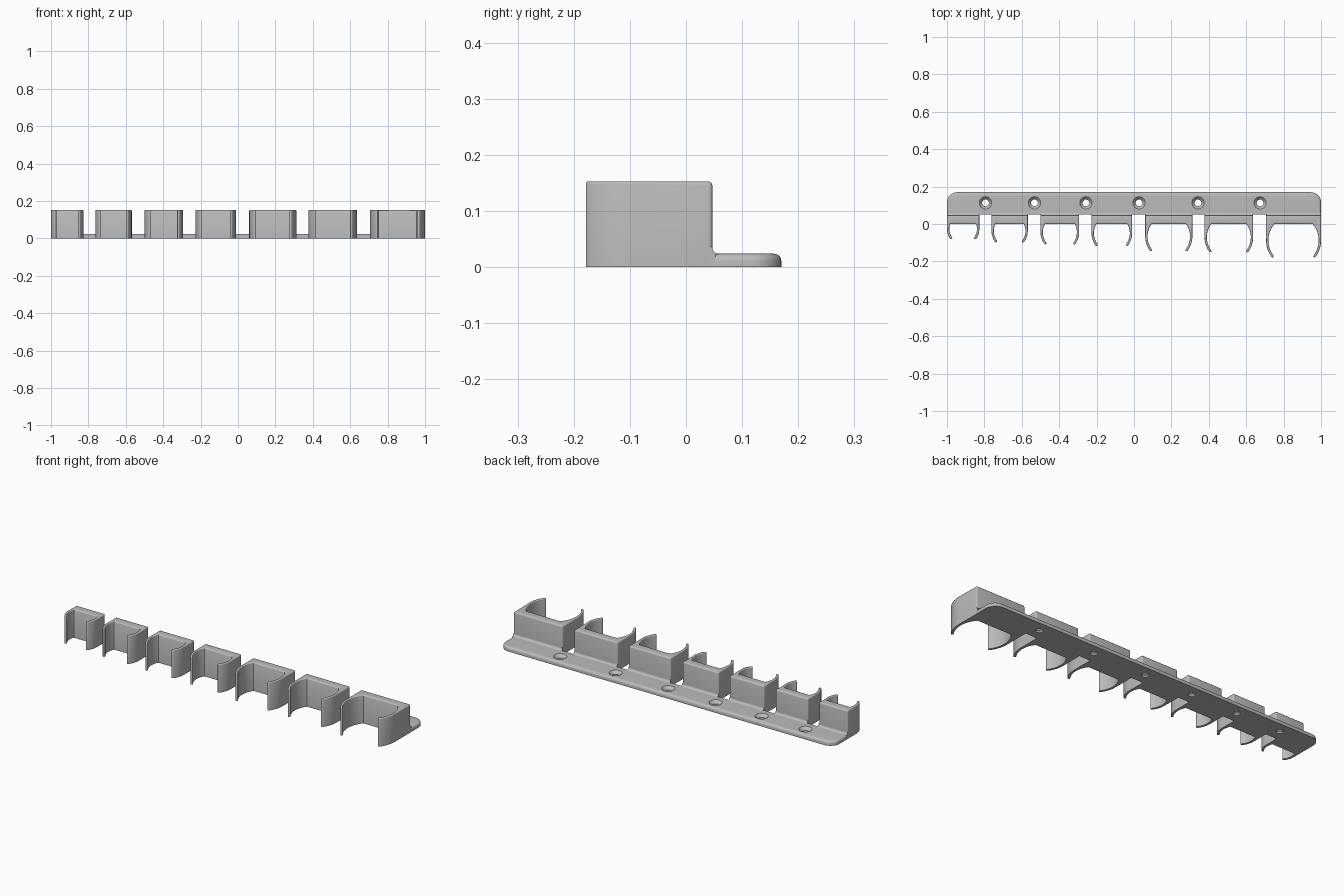
import bpy, bmesh, math

if "Cube" in bpy.data.objects:
    bpy.data.objects.remove(bpy.data.objects["Cube"])

HEIGHT, BACK, PLATE_Z = 0.153, 0.047, 0.024
ARM = 0.0125                      # arm thickness
# left and right side of each clip
CLIPS = [(-1.0, -0.827), (-0.762, -0.568), (-0.5, -0.293), (-0.227, -0.01),
         (0.06, 0.312), (0.377, 0.637), (0.706, 1.0)]
HOLES = [-0.794, -0.532, -0.257, 0.027, 0.342, 0.674]

gray = bpy.data.materials.new("light gray")
gray.diffuse_color = (0.5, 0.5, 0.5, 1)
gray.use_nodes = True
gray.node_tree.nodes["Principled BSDF"].inputs["Base Color"].default_value = gray.diffuse_color


def arc(cx, cy, r, a0, a1, n):
    """Points on an arc, angles in degrees."""
    return [(cx + r * math.cos(math.radians(a0 + (a1 - a0) * i / n)),
             cy + r * math.sin(math.radians(a0 + (a1 - a0) * i / n))) for i in range(n + 1)]


def finish(name, bm):
    bmesh.ops.recalc_face_normals(bm, faces=bm.faces)
    me = bpy.data.meshes.new(name)
    bm.to_mesh(me)
    bm.free()
    me.materials.append(gray)
    ob = bpy.data.objects.new(name, me)
    bpy.context.collection.objects.link(ob)
    return ob


def activate(ob):
    bpy.ops.object.select_all(action='DESELECT')
    ob.select_set(True)
    bpy.context.view_layer.objects.active = ob


def extrude_outline(name, pts, height, weight_rule):
    """Upright prism whose top edges carry bevel weights."""
    bm = bmesh.new()
    face = bm.faces.new([bm.verts.new((x, y, 0)) for x, y in pts])
    top = bmesh.ops.extrude_face_region(bm, geom=[face], use_keep_orig=True)["geom"]
    bmesh.ops.translate(bm, verts=[v for v in top if isinstance(v, bmesh.types.BMVert)],
                        vec=(0, 0, height))
    layer = bm.edges.layers.float.new("bevel_weight_edge")
    for e in bm.edges:
        if all(v.co.z > height - 1e-4 for v in e.verts):
            e[layer] = weight_rule(e.verts[0].co, e.verts[1].co)
    return finish(name, bm)


def bevel(ob, width, segments):
    m = ob.modifiers.new("round", 'BEVEL')
    m.limit_method, m.width, m.segments = 'WEIGHT', width, segments
    m.use_clamp_overlap = False
    activate(ob)
    bpy.ops.object.modifier_apply(modifier=m.name)


def smooth(ob):
    activate(ob)
    bpy.ops.object.shade_smooth_by_angle(angle=math.radians(35))


def clip(index, x0, x1):
    """Open C-shaped holder with a flat inner back."""
    cx, half = (x0 + x1) / 2, (x1 - x0) / 2
    r = half - ARM
    cy = BACK - r
    flat = math.degrees(math.asin(-cy / r))     # where the bore meets the flat back
    tip = -37
    mid = r + ARM / 2
    tx, ty = mid * math.cos(math.radians(tip)), mid * math.sin(math.radians(tip))
    side = arc(0, cy, r, flat, tip, 20)                                # bore
    side += arc(tx, cy + ty, ARM / 2, 180 + tip, 360 + tip, 6)[1:-1]   # rounded tip
    side += arc(0, cy, half, tip, 0, 10)                               # outer curve
    side += [(half, 0)] + arc(half - 0.007, BACK - 0.007, 0.007, 0, 90, 4)
    pts = [(cx + x, y) for x, y in side] + [(cx - x, y) for x, y in reversed(side)]
    ob = extrude_outline(f"clip_{index}", pts, HEIGHT,
                         lambda a, b: 1.0 if min(a.y, b.y) > -1e-4 else 0.6)
    bevel(ob, 0.008, 3)
    smooth(ob)

    # concave fillet between clip and plate
    prof = [(0.038, 0), (0.053, 0), (0.053, PLATE_Z - 0.002)]
    prof += arc(BACK + 0.012, PLATE_Z + 0.012, 0.012, 270, 180, 6) + [(0.038, PLATE_Z + 0.012)]
    bm = bmesh.new()
    ends = [[bm.verts.new((x, y, z)) for y, z in prof] for x in (x0, x1)]
    for ring in ends:
        bm.faces.new(ring)
    for i in range(len(prof)):
        j = (i + 1) % len(prof)
        bm.faces.new((ends[0][i], ends[0][j], ends[1][j], ends[1][i]))
    smooth(finish(f"clip_fillet_{index}", bm))


# Mounting plate with rounded rear corners
rear = 0.17
outline = [(-1, 0.052), (1, 0.052)] + arc(0.945, rear - 0.055, 0.055, 0, 90, 10) \
    + arc(-0.945, rear - 0.055, 0.055, 90, 180, 10)
plate = extrude_outline("mounting_plate", outline, PLATE_Z,
                        lambda a, b: 0.0 if max(a.y, b.y) < 0.06 else 1.0)
bevel(plate, 0.013, 4)

# Countersunk screw holes
bm = bmesh.new()
N = 32
for hx in HOLES:
    rings = [[bm.verts.new((x, y, z)) for x, y in arc(hx, 0.113, r, 0, 360, N)[:-1]]
             for r, z in ((0.018, -0.01), (0.018, 0.008), (0.033, PLATE_Z), (0.033, 0.04))]
    bm.faces.new(rings[0])
    bm.faces.new(rings[-1])
    for lo, hi in zip(rings, rings[1:]):
        for i in range(N):
            j = (i + 1) % N
            bm.faces.new((lo[i], lo[j], hi[j], hi[i]))
cutter = finish("hole_cutter", bm)
cutter.hide_render = True
m = plate.modifiers.new("holes", 'BOOLEAN')
m.object, m.operation, m.solver = cutter, 'DIFFERENCE', 'EXACT'
activate(plate)
bpy.ops.object.modifier_apply(modifier=m.name)
bpy.data.objects.remove(cutter)
smooth(plate)

# Row of clips growing in size
for n, (a, b) in enumerate(CLIPS, 1):
    clip(n, a, b)
